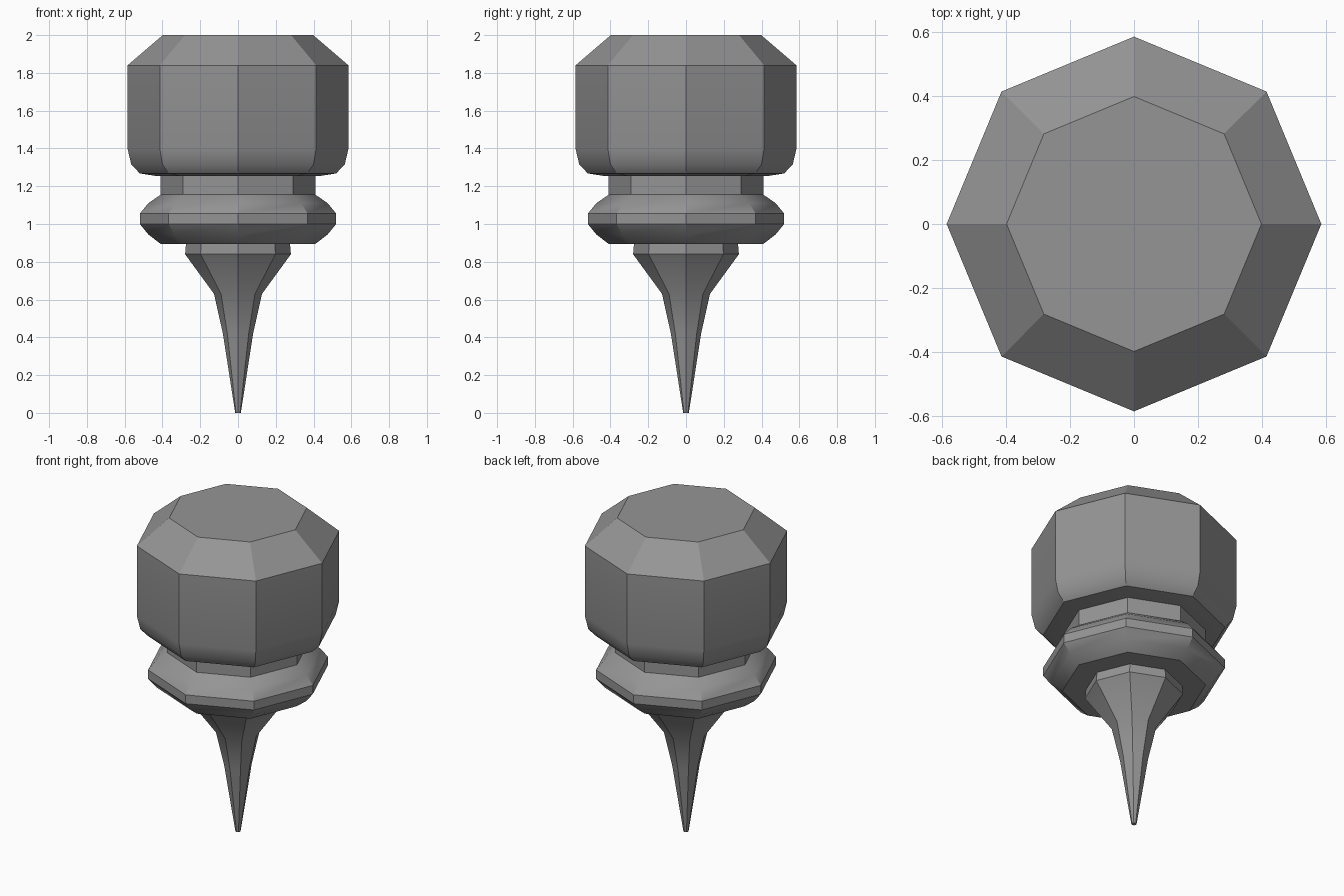
import bpy
import bmesh
from math import cos, sin, tau, radians

SIDES = 8

old = bpy.data.objects.get("Cube")
if old:
    bpy.data.objects.remove(old, do_unlink=True)

grey = bpy.data.materials.new("plain_grey")
grey.use_nodes = True
colour = (0.3, 0.3, 0.3, 1)
grey.diffuse_color = colour
grey.node_tree.nodes["Principled BSDF"].inputs["Base Color"].default_value = colour


def turned_part(name, profile):
    """Sweep (radius, height) points, bottom to top, into a capped octagonal solid."""
    bm = bmesh.new()
    rings = [[bm.verts.new((r * cos(tau * i / SIDES), r * sin(tau * i / SIDES), z))
              for i in range(SIDES)] for r, z in profile]
    for low, high in zip(rings, rings[1:]):
        for i in range(SIDES):
            j = (i + 1) % SIDES
            bm.faces.new((low[i], low[j], high[j], high[i]))
    bm.faces.new(rings[0][::-1])
    bm.faces.new(rings[-1])
    mesh = bpy.data.meshes.new(name)
    bm.to_mesh(mesh)
    bm.free()
    mesh.materials.append(grey)
    obj = bpy.data.objects.new(name, mesh)
    bpy.context.collection.objects.link(obj)
    # Smooth the shallow bends only, keeping the octagon edges crisp
    bpy.ops.object.select_all(action='DESELECT')
    obj.select_set(True)
    bpy.context.view_layer.objects.active = obj
    bpy.ops.object.shade_smooth_by_angle(angle=radians(30))
    return obj


# Tapered spike with its wider shoulder
turned_part("spike", [(0.015, 0), (0.08, 0.42), (0.127, 0.63), (0.28, 0.84), (0.275, 0.9)])

# Bulging ring around the middle
turned_part("collar", [(0.41, 0.895), (0.475, 0.945), (0.52, 1.0),
                       (0.52, 1.055), (0.475, 1.11), (0.41, 1.155)])

# Short straight neck
turned_part("neck", [(0.41, 1.155), (0.41, 1.255)])

# Heavy head with rounded underside and chamfered top
turned_part("head", [(0.44, 1.255), (0.52, 1.268), (0.565, 1.315), (0.585, 1.4),
                     (0.585, 1.84), (0.398, 2.0)])
